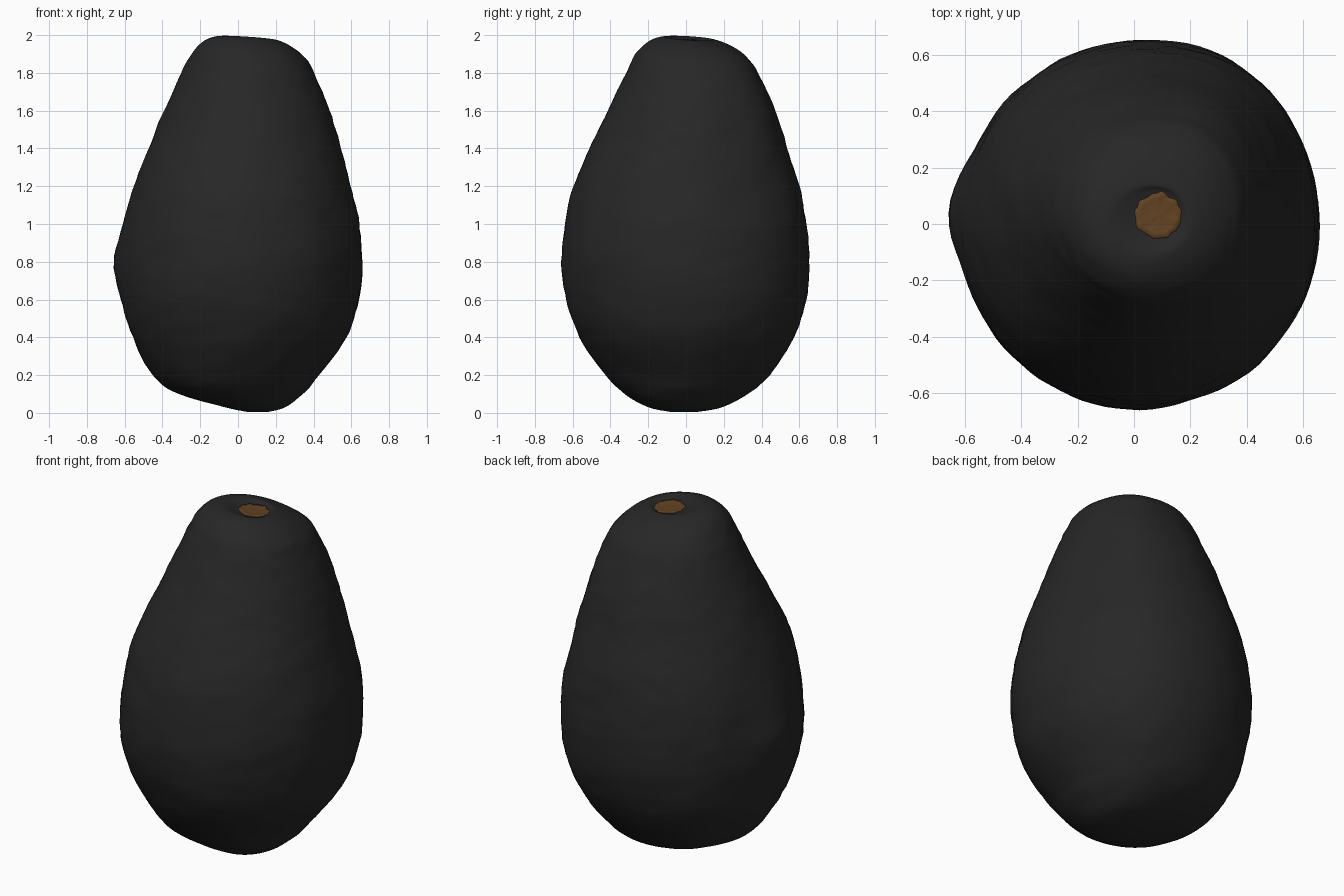
import bpy, bmesh, math
from mathutils import Vector, noise

cube = bpy.data.objects.get("Cube")
if cube:
    bpy.data.objects.remove(cube, do_unlink=True)

SEGMENTS, STEPS = 96, 6

# Cross-sections from base to stem hollow: z, min x, max x, min y, max y
SECTIONS = [
    (0.005, 0.05, 0.16, -0.08, 0.06),
    (0.03, -0.07, 0.25, -0.2, 0.19),
    (0.1, -0.31, 0.35, -0.33, 0.32),
    (0.2, -0.45, 0.43, -0.43, 0.44),
    (0.4, -0.56, 0.58, -0.56, 0.57),
    (0.6, -0.61, 0.64, -0.635, 0.635),
    (0.8, -0.62, 0.66, -0.66, 0.65),
    (1.0, -0.6, 0.645, -0.64, 0.635),
    (1.2, -0.55, 0.6, -0.595, 0.595),
    (1.4, -0.475, 0.545, -0.51, 0.535),
    (1.6, -0.39, 0.485, -0.41, 0.47),
    (1.8, -0.3, 0.405, -0.32, 0.385),
    (1.9, -0.245, 0.35, -0.27, 0.32),
    (1.965, -0.18, 0.28, -0.2, 0.24),
    (1.995, -0.1, 0.21, -0.12, 0.15),
    (1.985, -0.02, 0.17, -0.07, 0.12),
    (1.972, 0.03, 0.14, -0.02, 0.08),
]


def material(name, color):
    mat = bpy.data.materials.new(name)
    mat.use_nodes = True
    mat.diffuse_color = color
    bsdf = mat.node_tree.nodes["Principled BSDF"]
    bsdf.inputs["Base Color"].default_value = color
    bsdf.inputs["Roughness"].default_value = 0.8
    return mat


def spline(a, b, c, d, t):
    return b + 0.5 * t * (c - a + t * (2 * a - 5 * b + 4 * c - d + t * (3 * (b - c) + d - a)))


def smooth_sections():
    """Fill in cross-sections between the measured ones."""
    last = len(SECTIONS) - 1
    for i in range(last):
        near = [SECTIONS[max(0, min(last, i + k))] for k in (-1, 0, 1, 2)]
        for s in range(STEPS):
            yield [spline(*values, s / STEPS) for values in zip(*near)]
    yield SECTIONS[-1]


def bump(distance, width):
    return math.exp(-(distance / width) ** 2)


def skin_point(section, angle):
    """Lopsided oval point with a side knob and fine wrinkles."""
    z, x0, x1, y0, y1 = section
    cx, cy = (x0 + x1) / 2, (y0 + y1) / 2
    c, s = math.cos(angle), math.sin(angle)
    rx, ry = (x1 - x0) / 2, (y1 - y0) / 2
    p = Vector((cx + rx * c, cy + ry * s, z))
    out = Vector((c, s, 0))
    body = min(1, rx / 0.3) ** 2
    knob = 0.045 * bump(z - 0.8, 0.15) * bump(angle - math.pi + 0.08, 0.25)
    shoulder = 0.02 * bump(angle - 0.95, 0.4)
    wrinkle = 0.009 * noise.noise(p * 4) + 0.005 * noise.noise(Vector((p.x * 8, p.y * 8, z * 20)))
    p += out * body * (knob + shoulder + wrinkle)
    # The crown leans towards the back left
    lean = max(0, min(1, (z - 1.85) / 0.13))
    p.z -= lean * (0.07 * (p.x + 0.1) + 0.06 * p.y)
    return p


def add_rings(name, rings, mat, cap_base):
    bm = bmesh.new()
    loops = [[bm.verts.new(p) for p in ring] for ring in rings]
    for low, high in zip(loops, loops[1:]):
        for i in range(len(low)):
            j = (i + 1) % len(low)
            bm.faces.new((low[i], low[j], high[j], high[i]))
    ends = [loops[-1]] + ([loops[0][::-1]] if cap_base else [])
    for loop in ends:
        centre = bm.verts.new(sum((v.co for v in loop), Vector()) / len(loop))
        for i in range(len(loop)):
            bm.faces.new((loop[i], loop[(i + 1) % len(loop)], centre))
    mesh = bpy.data.meshes.new(name)
    bm.to_mesh(mesh)
    bm.free()
    mesh.materials.append(mat)
    mesh.shade_smooth()
    obj = bpy.data.objects.new(name, mesh)
    bpy.context.collection.objects.link(obj)
    return obj


# Fruit skin
angles = [math.tau * i / SEGMENTS for i in range(SEGMENTS)]
skin_rings = [[skin_point(section, a) for a in angles] for section in smooth_sections()]
skin = add_rings("fruit_skin", skin_rings, material("dark skin", (0.02, 0.02, 0.02, 1)), True)


# Stem scar, a ragged plate that follows the hollow
def scar_point(radius, angle, lift):
    ragged = 1 + 0.13 * noise.noise(Vector((math.cos(angle) * 3, math.sin(angle) * 3, 5)))
    x = 0.085 + radius * ragged * math.cos(angle)
    y = 0.03 + radius * ragged * math.sin(angle)
    hit, place, normal, index = skin.ray_cast(Vector((x, y, 3)), Vector((0, 0, -1)))
    rough = 0.003 * noise.noise(Vector((x, y, 0)) * 40)
    return Vector((x, y, place.z + lift + rough * (lift > 0)))


bpy.context.view_layer.update()
scar_rings = [[scar_point(r, a, lift) for a in angles[::2]]
              for r, lift in ((0.082, -0.004), (0.08, 0.004), (0.06, 0.007), (0.035, 0.006), (0.015, 0.008))]
add_rings("stem_scar", scar_rings, material("brown stem", (0.12, 0.055, 0.016, 1)), False)
